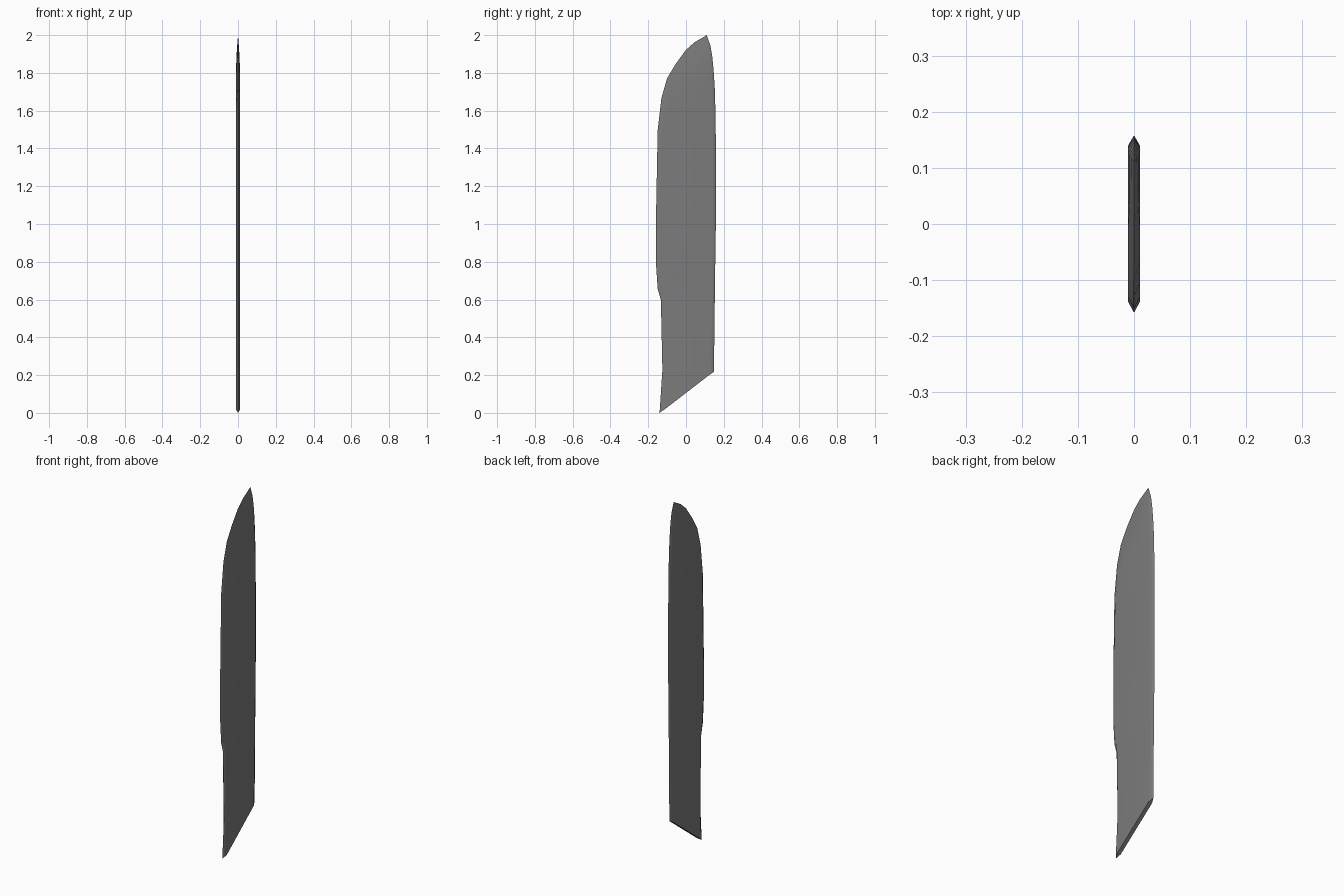
import bpy
import bmesh

if "Cube" in bpy.data.objects:
    bpy.data.objects.remove(bpy.data.objects["Cube"])

# Cross rows of the blade, bottom to top:
# front edge (y, z), front shoulder (y, z), back shoulder (y, z), back edge (y, z), half thickness
ROWS = [
    (-.140, .003, -.115, .02, .125, .205, .148, .22, .011),
    (-.125, .23, -.113, .23, .130, .40, .150, .40, .011),
    (-.133, .60, -.118, .60, .135, .65, .153, .65, .011),
    (-.150, .66, -.131, .68, .137, .80, .155, .80, .011),
    (-.158, .78, -.137, .78, .139, 1.0, .158, 1.0, .011),
    (-.158, 1.08, -.138, 1.08, .139, 1.2, .158, 1.2, .011),
    (-.150, 1.50, -.130, 1.48, .139, 1.45, .158, 1.45, .011),
    (-.130, 1.67, -.105, 1.60, .137, 1.63, .155, 1.63, .011),
    (-.100, 1.775, -.065, 1.67, .133, 1.73, .152, 1.73, .011),
    (-.055, 1.850, -.010, 1.76, .127, 1.82, .146, 1.82, .0105),
    (0, 1.925, .040, 1.85, .121, 1.89, .139, 1.89, .008),
    (.045, 1.965, .080, 1.92, .118, 1.94, .130, 1.945, .005),
]
TIP = (0, .11, 2.0)

bm = bmesh.new()

# Six-sided rings with sharp front and back edges
rings = []
for fy, fz, sy, sz, by, bz, ey, ez, t in ROWS:
    pts = [(0, fy, fz), (t, sy, sz), (t, by, bz), (0, ey, ez), (-t, by, bz), (-t, sy, sz)]
    rings.append([bm.verts.new(p) for p in pts])

# Skin between rings, slanted base cap and pointed tip
for a, b in zip(rings, rings[1:]):
    for i in range(6):
        j = (i + 1) % 6
        bm.faces.new((a[i], a[j], b[j], b[i]))
bm.faces.new(rings[0][::-1])
tip = bm.verts.new(TIP)
for i in range(6):
    bm.faces.new((rings[-1][i], rings[-1][(i + 1) % 6], tip))
bmesh.ops.translate(bm, verts=bm.verts, vec=(0, 0, -.003))
tip.co.z = 2.0
bmesh.ops.recalc_face_normals(bm, faces=bm.faces)

mesh = bpy.data.meshes.new("blade")
bm.to_mesh(mesh)
bm.free()
blade = bpy.data.objects.new("blade", mesh)
bpy.context.collection.objects.link(blade)

# Dark steel
steel = bpy.data.materials.new("dark_steel")
steel.diffuse_color = (0.2, 0.2, 0.2, 1)
steel.use_nodes = True
steel.node_tree.nodes["Principled BSDF"].inputs["Base Color"].default_value = steel.diffuse_color
mesh.materials.append(steel)

# Smooth bevels, crisp cutting edge and base, flat-looking cheeks
bpy.context.view_layer.objects.active = blade
blade.select_set(True)
bpy.ops.object.shade_smooth_by_angle(angle=0.8)
weighted = blade.modifiers.new("flat_cheeks", 'WEIGHTED_NORMAL')
weighted.keep_sharp = True
